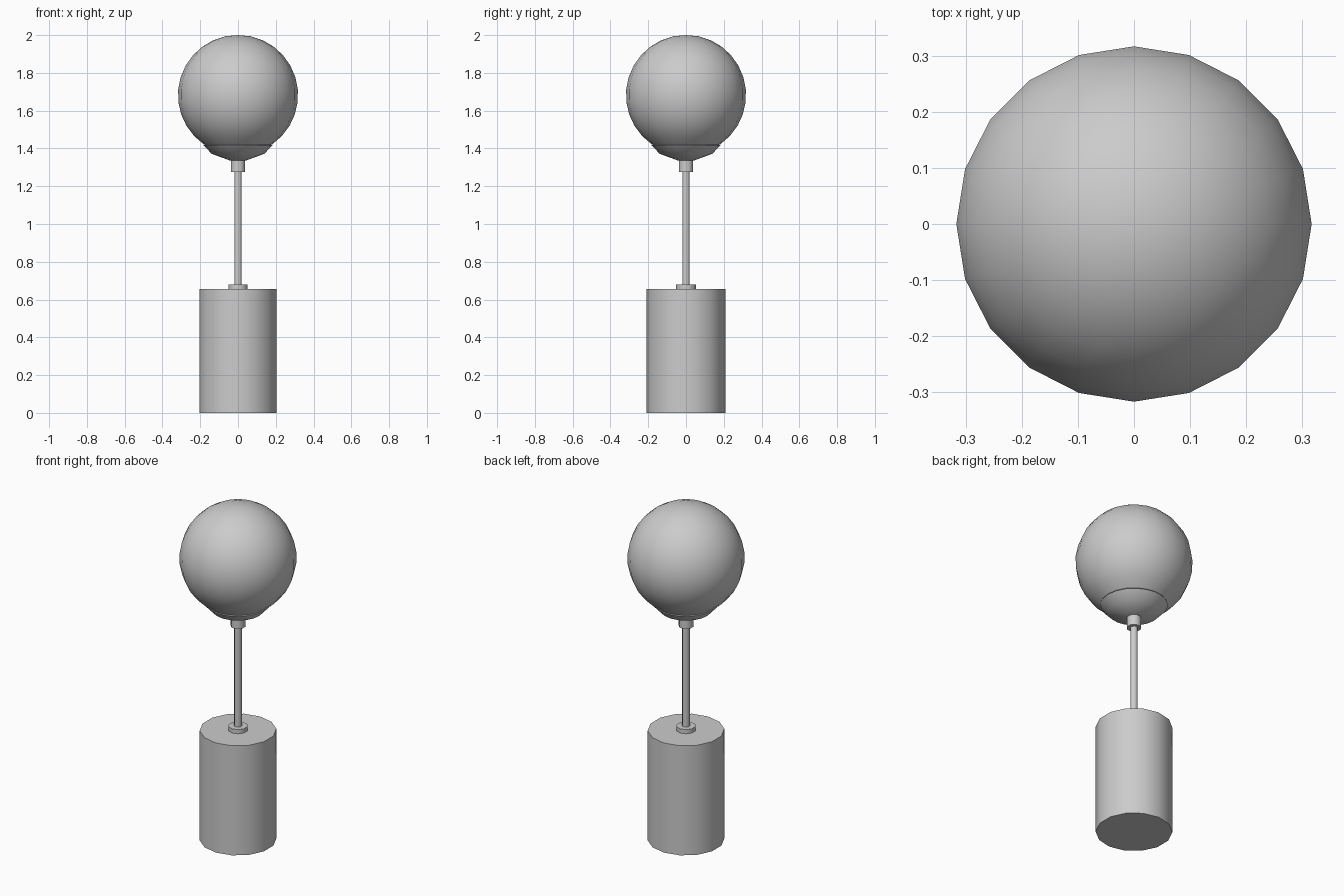
import bpy, bmesh, math

if "Cube" in bpy.data.objects:
    bpy.data.objects.remove(bpy.data.objects["Cube"])

grey = bpy.data.materials.new("plain_grey")
grey.diffuse_color = (0.6, 0.6, 0.6, 1)
grey.use_nodes = True
grey.node_tree.nodes["Principled BSDF"].inputs["Base Color"].default_value = grey.diffuse_color


def lathe(name, profile, sides, angle=35, turn=0.0):
    """Spin (radius, height) points around z; radius 0 makes a pole."""
    bm = bmesh.new()
    rings = []
    for r, z in profile:
        if r == 0:
            rings.append([bm.verts.new((0, 0, z))] * sides)
        else:
            rings.append([bm.verts.new((r * math.cos(turn + math.tau * i / sides),
                                        r * math.sin(turn + math.tau * i / sides), z))
                          for i in range(sides)])
    for a, b in zip(rings, rings[1:]):
        for i in range(sides):
            j = (i + 1) % sides
            corners = list(dict.fromkeys((a[i], a[j], b[j], b[i])))
            bm.faces.new(corners)
    bmesh.ops.recalc_face_normals(bm, faces=bm.faces)
    mesh = bpy.data.meshes.new(name)
    bm.to_mesh(mesh)
    bm.free()
    mesh.materials.append(grey)
    ob = bpy.data.objects.new(name, mesh)
    bpy.context.collection.objects.link(ob)
    bpy.context.view_layer.objects.active = ob
    ob.select_set(True)
    bpy.ops.object.shade_smooth_by_angle(angle=math.radians(angle))
    ob.select_set(False)
    return ob


def drum(name, r, z0, z1, sides):
    return lathe(name, [(0, z0), (r, z0), (r, z1), (0, z1)], sides, 50, math.pi / sides)


# Base and stem
drum("base", 0.208, 0.0, 0.655, 14)
drum("stem_flange", 0.053, 0.65, 0.68, 10)
drum("stem", 0.021, 0.67, 1.30, 8)
drum("collar", 0.041, 1.275, 1.345, 8)

# Shallow cup that holds the globe
lathe("globe_holder", [(0, 1.335), (0.045, 1.337), (0.14, 1.372), (0.183, 1.418),
                       (0.15, 1.425), (0, 1.425)], 20)

# Globe shade, cut flat at the bottom
R, CZ = 0.318, 1.683
low = -math.asin((CZ - 1.422) / R)
steps = 12
shade = [(0, 1.422)]
for k in range(steps):
    t = low + (math.pi / 2 - low) * k / steps
    shade.append((R * math.cos(t), CZ + R * math.sin(t)))
shade.append((0, 2.0))
lathe("globe_shade", shade, 20)
